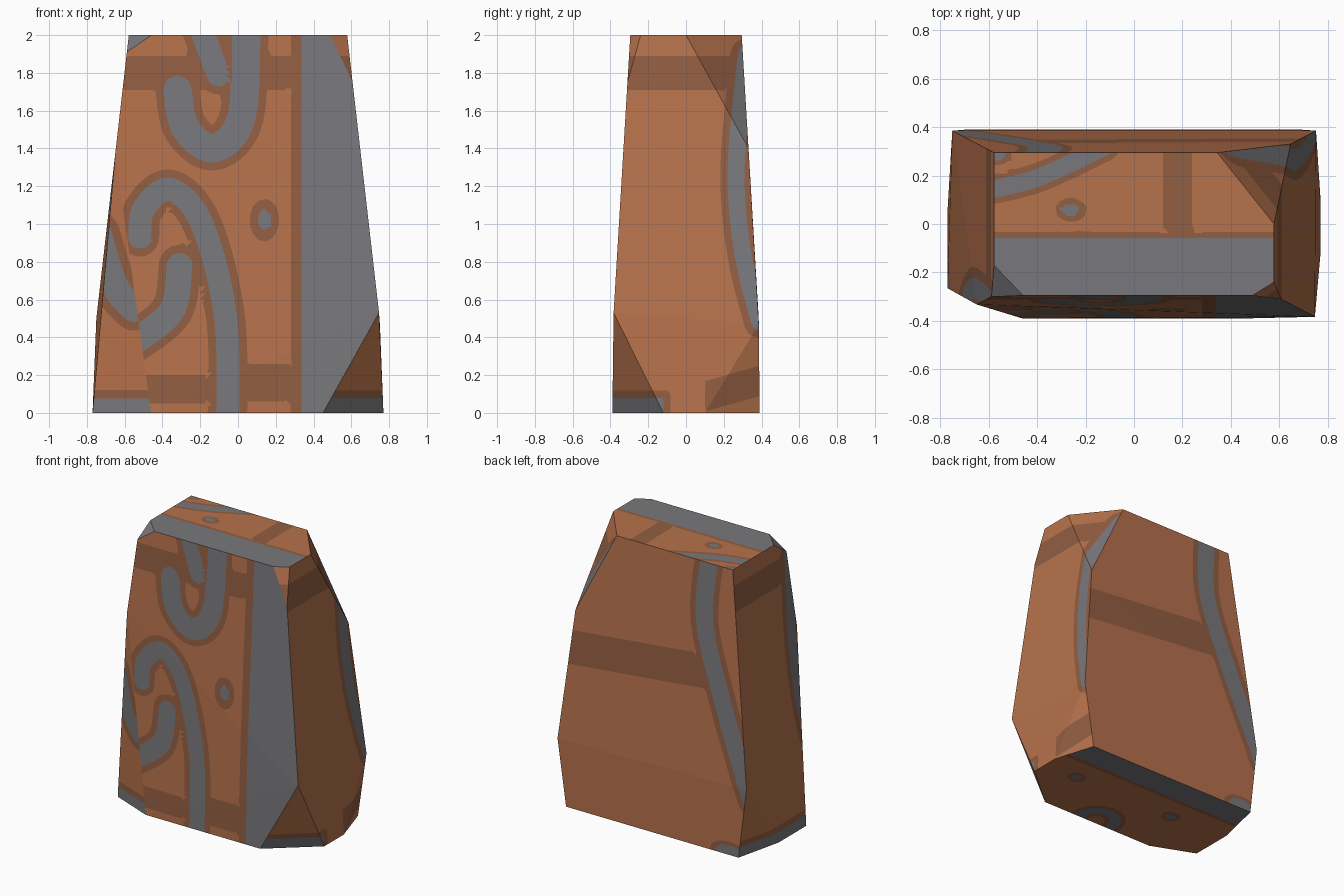
import bpy, bmesh, math
from mathutils import Vector

if "Cube" in bpy.data.objects:
    bpy.data.objects.remove(bpy.data.objects["Cube"])

def material(name, rgb):
    m = bpy.data.materials.new(name)
    m.diffuse_color = (*rgb, 1)
    m.use_nodes = True
    m.node_tree.nodes["Principled BSDF"].inputs["Base Color"].default_value = m.diffuse_color
    return m

MATS = [material("orange_clay", (0.47, 0.168, 0.072)),
        material("dark_clay", (0.29, 0.112, 0.054)),
        material("grey_groove", (0.19, 0.19, 0.205))]

FRONT, CHIP, BACK, RIGHT, LEFT, TOP, BOTTOM = range(7)

def side_of(n):
    if n.z > .6: return TOP
    if n.z < -.6: return BOTTOM
    if n.y < -.85: return CHIP if n.x < -.22 else FRONT
    if n.y > .85: return BACK
    return RIGHT if n.x > 0 else LEFT

# Signed shapes: negative inside
def after(x): return lambda u, w: x - u
def below(y): return lambda u, w: w - y
def above(y): return lambda u, w: y - w
def band(lo, hi): return lambda u, w: max(lo - w, w - hi)
def strip(lo, hi): return lambda u, w: max(lo - u, u - hi)
def both(f, g): return lambda u, w: max(f(u, w), g(u, w))
def mirrored(f): return lambda u, w: f(-u, w)

def dot(x, y, rx, ry):
    return lambda u, w: (math.hypot((u - x) / rx, (w - y) / ry) - 1) * rx

def ring(x, y, radius, r):
    return lambda u, w: abs(math.hypot(u - x, w - y) - radius) - r

def stroke(r, *pts):
    # Thick smooth line through the control points
    p = [Vector(q) for q in (pts[0],) + pts + (pts[-1],)]
    path = []
    for a, b, c, d in zip(p, p[1:], p[2:], p[3:]):
        for k in range(6):
            t = k / 6
            path.append((b * 2 + (c - a) * t + (a * 2 - b * 5 + c * 4 - d) * t * t
                         + (b * 3 - a - c * 3 + d) * t ** 3) / 2)
    path.append(p[-1])
    segs = [(a.x, a.y, b.x - a.x, b.y - a.y) for a, b in zip(path, path[1:])]
    def f(u, w):
        best = 9
        for x, y, dx, dy in segs:
            t = ((u - x) * dx + (w - y) * dy) / (dx * dx + dy * dy + 1e-9)
            t = min(1, max(0, t))
            best = min(best, math.hypot(u - x - t * dx, w - y - t * dy))
        return best - r
    return f

GREY, DARK, BORDER = {}, {}, {}

def paint(side, border, greys, darks=()):
    GREY[side], DARK[side], BORDER[side] = greys, darks, border

# Front: edge groove, hooks and a dot
big_hook = stroke(.061, (-.055, -.1), (-.065, .5), (-.19, 1), (-.36, 1.185), (-.5, 1.08), (-.52, .93))
small_hook = stroke(.068, (-.31, .78), (-.35, .54), (-.56, .37))
upper_hook = stroke(.075, (.045, 2.1), (.02, 1.57), (-.13, 1.4), (-.28, 1.51), (-.32, 1.71))
upper_tail = stroke(.062, (-.2, 2.05), (-.105, 1.79))
paint(FRONT, .042,
      [after(.337), big_hook, small_hook, upper_hook, upper_tail, dot(.14, 1.02, .036, .052)],
      [after(.28), band(1.71, 1.89), dot(.14, 1.02, .065, .11),
       both(band(.06, .26), after(0)), both(band(.05, .2), strip(-.6, -.1))])

# Long chip at the lower left of the front
paint(CHIP, .045, [below(.075), stroke(.07, (-.74, .95), (-.65, .67), (-.55, .55))])

# Back: one long groove and a band
paint(BACK, .042,
      [stroke(.07, (-.4, 2.1), (-.37, 1.6), (-.53, 1.08), (-.79, .42)), dot(-.62, 0, .12, .07)],
      [both(lambda u, w: abs(w - 1.2 + .1 * u) - .12, after(-.45))])

# Sides share a groove near one edge
side_groove = stroke(.045, (.32, 1.9), (.265, 1.3), (.3, .85), (.39, .48))
paint(RIGHT, .038, [side_groove, both(below(.08), strip(-1, -.12))],
      [band(1.71, 1.89), both(after(.1), lambda u, w: abs(w - .06 - u * .28) - .08)])
paint(LEFT, .042, [mirrored(side_groove), below(.075)], [band(1.71, 1.89)])

# Top and bottom
paint(TOP, .025,
      [below(-.057), dot(-.26, .058, .038, .026), dot(-.57, .29, .04, .03),
       stroke(.036, (-.65, .13), (-.4, .19), (-.12, .32))],
      [strip(.12, .24), dot(-.26, .058, .066, .05)])
paint(BOTTOM, .03, [above(.2), dot(.5, 0, .04, .035), dot(-.32, 0, .04, .035),
                    ring(.03, -.36, .13, .04)])

def flat(side, co):
    if side in (FRONT, CHIP, BACK): return co.x, co.z
    if side in (RIGHT, LEFT): return co.y, co.z
    return co.x, co.y

def grey(side, co):
    return min(f(*flat(side, co)) for f in GREY[side])

def dark(side, co):
    return min([grey(side, co) - BORDER[side]] + [f(*flat(side, co)) for f in DARK[side]])

def cut_outline(bm, field):
    # Cut the mesh along the outline of the painted shapes
    bmesh.ops.triangulate(bm, faces=bm.faces[:])
    val = {}
    for v in bm.verts:
        x = field(v.link_faces[0].material_index, v.co)
        val[v] = x if abs(x) > 1e-4 else 1e-4
    new = set()
    for e in bm.edges[:]:
        a, b = e.verts
        if val[a] * val[b] < 0:
            fac = val[a] / (val[a] - val[b])
            new.add(bmesh.utils.edge_split(e, a, min(.98, max(.02, fac)))[1])
    for f in bm.faces[:]:
        hit = [v for v in f.verts if v in new]
        if len(hit) == 2:
            bmesh.utils.face_split(f, hit[0], hit[1])

# Body: tapered block, straight taper above the foot
BASE, KNEE, CROWN = Vector((.77, .39, 0)), Vector((.75, .385, .5)), Vector((.578, .295, 2))

def corner(sx, sy, z):
    a, b = (BASE, KNEE) if z < KNEE.z else (KNEE, CROWN)
    p = a.lerp(b, (z - a.z) / (b.z - a.z))
    return Vector((p.x * sx, p.y * sy, z))

bm = bmesh.new()

def chipped(sx, sy, z, cut_x, cut_y, z_end):
    # Corner cut off along its three edges
    c = corner(sx, sy, z)
    bm.verts.new(c - Vector((sx * cut_x, 0, 0)))
    bm.verts.new(c - Vector((0, sy * cut_y, 0)))
    bm.verts.new(corner(sx, sy, z_end))

chipped(1, -1, 0, .32, .27, .53)
chipped(1, 1, 0, .09, .29, .47)
chipped(-1, 1, 0, .08, .34, .5)
chipped(-1, -1, 0, .31, .125, 1.38)
chipped(1, 1, 2, .235, .295, 1.4)
chipped(1, -1, 2, .09, .055, 1.75)
chipped(-1, -1, 2, .12, .125, 1.91)
bm.verts.new(corner(-1, 1, 2))

bmesh.ops.convex_hull(bm, input=bm.verts[:])
bmesh.ops.delete(bm, geom=[v for v in bm.verts if not v.link_faces], context='VERTS')
bmesh.ops.recalc_face_normals(bm, faces=bm.faces[:])
bm.normal_update()
for f in bm.faces:
    f.material_index = side_of(f.normal)
seams = [e for e in bm.edges if len({f.material_index for f in e.link_faces}) > 1]
bmesh.ops.split_edges(bm, edges=seams)

# Fine grid so that painted outlines come out round
STEP = .035
for axis, lo, hi in ((0, -.77, .77), (1, -.39, .39), (2, 0, 2)):
    n = Vector((0, 0, 0))
    n[axis] = 1
    for i in range(1, int((hi - lo) / STEP) + 1):
        bmesh.ops.bisect_plane(bm, geom=bm.verts[:] + bm.edges[:] + bm.faces[:], dist=1e-5,
                               plane_co=n * (lo + i * STEP + .003), plane_no=n)

cut_outline(bm, grey)
cut_outline(bm, dark)
for f in bm.faces:
    side, c = f.material_index, f.calc_center_median()
    f.material_index = 2 if grey(side, c) < 0 else 1 if dark(side, c) < 0 else 0
    f.smooth = False
bmesh.ops.remove_doubles(bm, verts=bm.verts[:], dist=1e-5)

mesh = bpy.data.meshes.new("carved_stone")
bm.to_mesh(mesh)
bm.free()
for m in MATS:
    mesh.materials.append(m)
bpy.context.collection.objects.link(bpy.data.objects.new("carved_stone", mesh))
